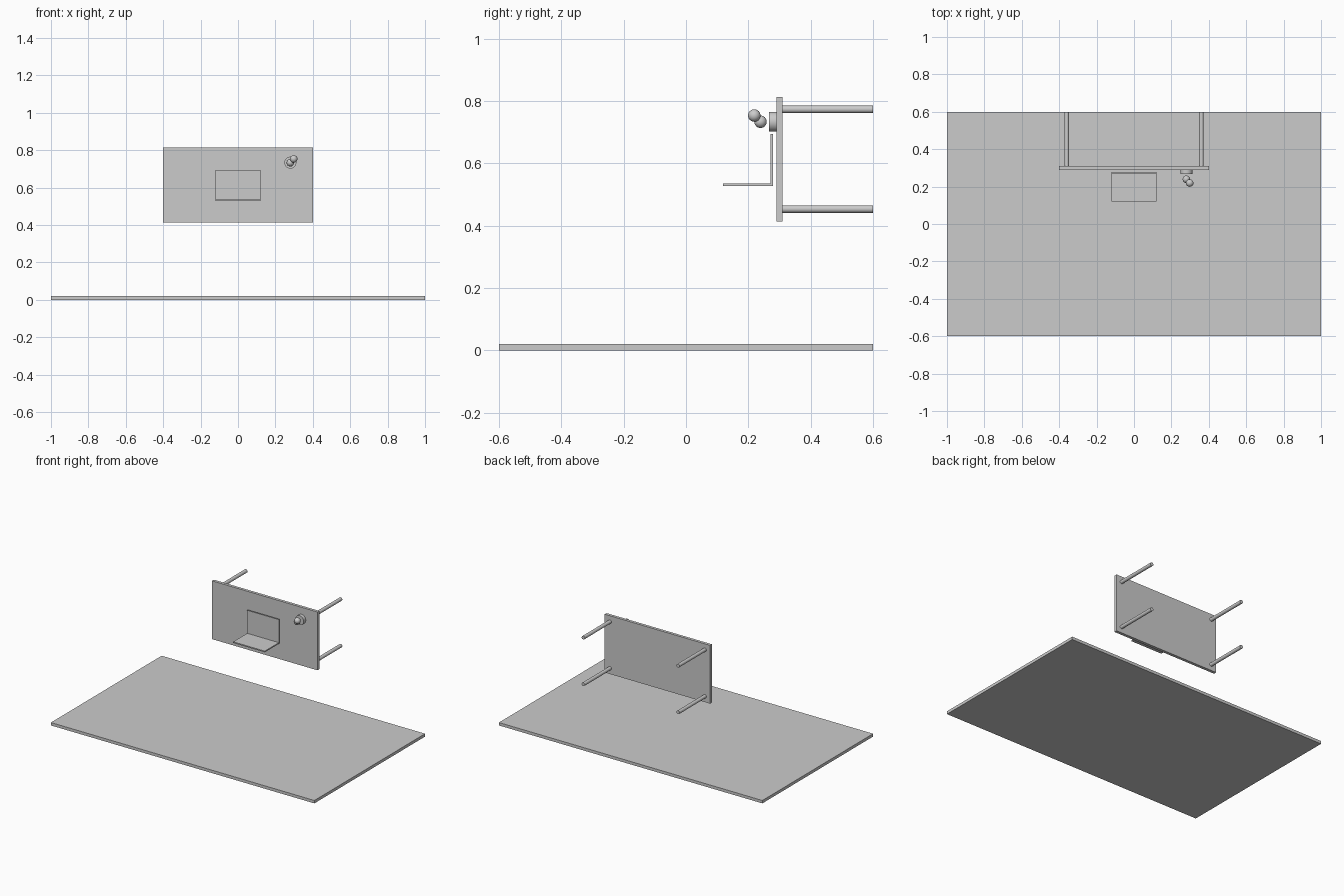
import bpy
from math import pi

if "Cube" in bpy.data.objects:
    bpy.data.objects.remove(bpy.data.objects["Cube"])


def box(name, x, y, z):
    # box from (min, max) ranges on each axis
    bpy.ops.mesh.primitive_cube_add(size=1, location=[sum(r) / 2 for r in (x, y, z)])
    ob = bpy.context.object
    ob.name = name
    ob.scale = [r[1] - r[0] for r in (x, y, z)]
    bpy.ops.object.transform_apply(location=False, rotation=False, scale=True)
    return ob


def rod(name, x, z, y0, y1, r):
    # cylinder lying along y
    bpy.ops.mesh.primitive_cylinder_add(vertices=32, radius=r, depth=y1 - y0,
                                        location=(x, (y0 + y1) / 2, z),
                                        rotation=(pi / 2, 0, 0))
    bpy.context.object.name = name
    bpy.ops.object.shade_smooth_by_angle()


def ball(name, loc, r):
    bpy.ops.mesh.primitive_uv_sphere_add(segments=32, ring_count=16, radius=r, location=loc)
    bpy.context.object.name = name
    bpy.ops.object.shade_smooth()


ZC = 0.613  # height of the table centre

# Floor slab
box("floor", (-1, 1), (-0.6, 0.6), (0, 0.02))

# Table turned on its side: upright top with legs pointing back
box("table_top", (-0.4, 0.4), (0.29, 0.31), (ZC - 0.2, ZC + 0.2))
for sx, side in ((-1, "left"), (1, "right")):
    for sz, level in ((-1, "lower"), (1, "upper")):
        rod(f"{side}_{level}_leg", sx * 0.36, ZC + sz * 0.16, 0.31, 0.6, 0.012)

# Laptop: two thin panels at a right angle
box("laptop_base", (-0.12, 0.12), (0.271, 0.279), (ZC - 0.08, ZC + 0.08))
box("laptop_screen", (-0.12, 0.12), (0.119, 0.279), (ZC - 0.086, ZC - 0.078))

# Plant pot with two round leaves
rod("plant_pot", 0.28, ZC + 0.12, 0.267, 0.29, 0.032)
ball("leaf_inner", (0.28, 0.239, ZC + 0.12), 0.02)
ball("leaf_outer", (0.298, 0.219, ZC + 0.14), 0.02)
